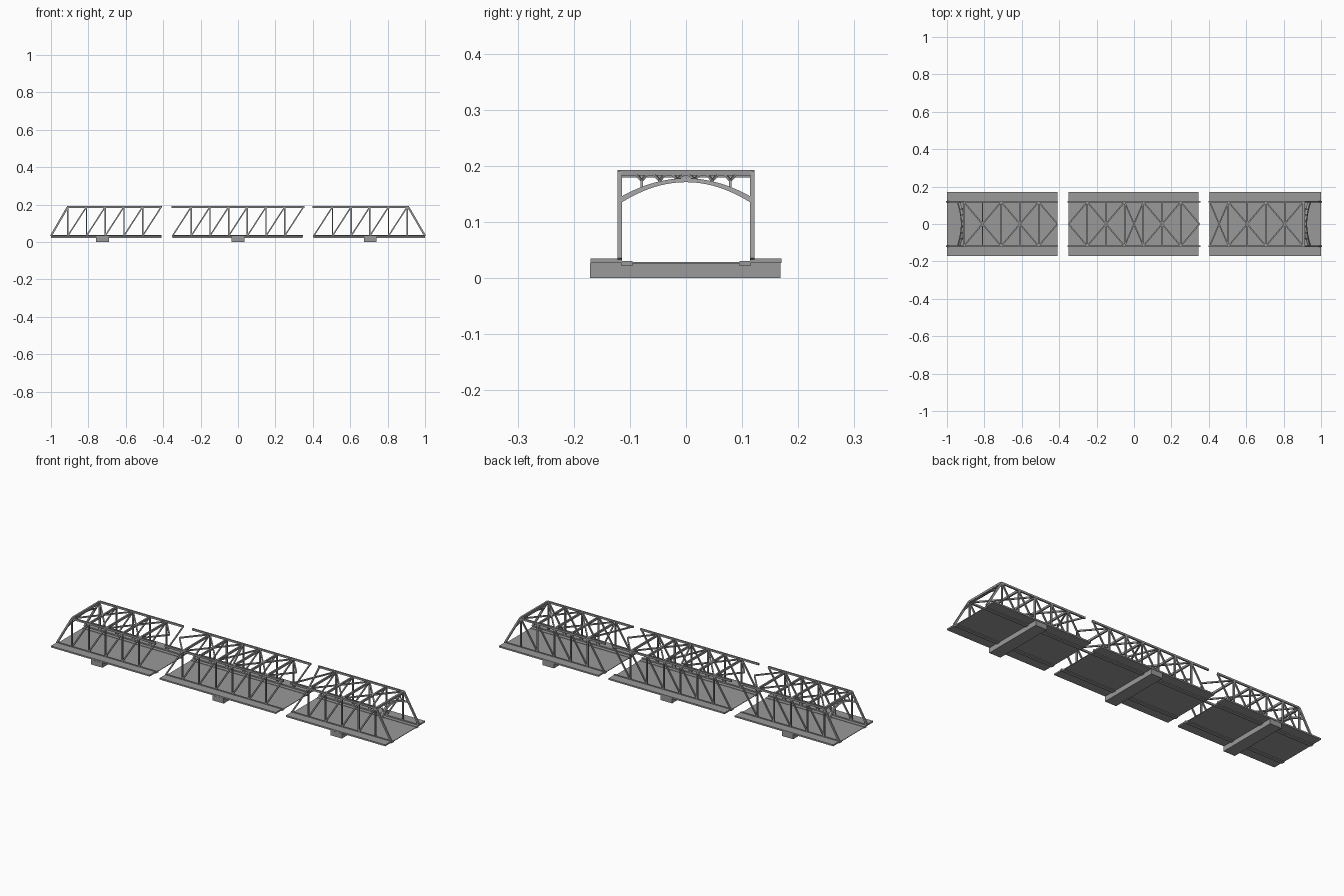
import bpy, bmesh
from mathutils import Vector, Matrix

if "Cube" in bpy.data.objects:
    bpy.data.objects.remove(bpy.data.objects["Cube"])

grey = bpy.data.materials.new("steel grey")
grey.use_nodes = True
colour = (0.32, 0.32, 0.32, 1)
grey.diffuse_color = colour
grey.node_tree.nodes["Principled BSDF"].inputs["Base Color"].default_value = colour

SIDE = 0.118     # half spacing of the two trusses
LOW = 0.033      # bottom chord centre height
TOP = 0.188      # top chord centre height
W = 0.008        # normal member width
END = 0.91       # where the sloping end post meets the top chord


def finish(bm, name):
    bmesh.ops.recalc_face_normals(bm, faces=bm.faces)
    mesh = bpy.data.meshes.new(name)
    bm.to_mesh(mesh)
    bm.free()
    mesh.materials.append(grey)
    obj = bpy.data.objects.new(name, mesh)
    bpy.context.collection.objects.link(obj)


def box(bm, x, y, z):
    """Box from three (min, max) ranges."""
    size = Matrix.Diagonal((x[1] - x[0], y[1] - y[0], z[1] - z[0], 1))
    centre = Vector((sum(x), sum(y), sum(z))) / 2
    bmesh.ops.create_cube(bm, size=1, matrix=Matrix.Translation(centre) @ size)


def bar(bm, a, b, w=W, h=W):
    """Square-cut steel member from point a to point b."""
    a, b = Vector(a), Vector(b)
    d = (b - a).normalized()
    up = Vector((1, 0, 0)) if abs(d.z) > 0.99 else Vector((0, 0, 1))
    side = up.cross(d).normalized()
    rot = Matrix((d, side, d.cross(side))).transposed().to_4x4()
    size = Matrix.Diagonal(((b - a).length, w, h, 1))
    bmesh.ops.create_cube(bm, size=1, matrix=Matrix.Translation((a + b) / 2) @ rot @ size)


def deck(name, x, pier):
    bm = bmesh.new()
    box(bm, x, (-0.115, 0.115), (0.026, 0.029))
    finish(bm, name + "_roadway")
    bm = bmesh.new()
    for s in (-1, 1):
        box(bm, x, sorted((s * 0.114, s * 0.17)), (0.027, 0.035))
    finish(bm, name + "_walkways")
    bm = bmesh.new()
    for s in (-1, 1):
        box(bm, x, sorted((s * 0.095, s * 0.115)), (0.022, 0.031))
    finish(bm, name + "_kerbs")
    bm = bmesh.new()
    box(bm, (pier - 0.034, pier + 0.034), (-0.171, 0.168), (0, 0.027))
    finish(bm, name + "_pier_beam")


def trusses(name, nodes, low, top):
    """Pair of side trusses; nodes at a broken end carry no upright."""
    bm = bmesh.new()
    for y in (-SIDE, SIDE):
        bar(bm, (low[0], y, LOW), (low[1], y, LOW), W, 0.009)
        bar(bm, (top[0], y, TOP), (top[1], y, TOP), W, 0.01)
        for a, b in zip(nodes, nodes[1:]):
            bar(bm, (a, y, LOW), (b, y, TOP), 0.007, 0.007)
        for n in nodes:
            if top[0] + 0.02 < n < top[1] - 0.02 or abs(n) > 0.9:
                bar(bm, (n, y, LOW), (n, y, TOP), W, 0.007)
    finish(bm, name + "_side_trusses")


def top_bracing(name, beams, crosses):
    """Cross beams plus diagonals; each cross runs from corner x to middle x."""
    bm = bmesh.new()
    for x in beams:
        bar(bm, (x, -SIDE, 0.185), (x, SIDE, 0.185), W, 0.011)
    for corner, middle in crosses:
        for s in (-1, 1):
            bar(bm, (corner, s * SIDE, TOP), (middle, 0, TOP), 0.007, 0.007)
    finish(bm, name + "_top_bracing")


def portal(name, s):
    """Sloping end frame with an arched brace at the end on side s."""
    def at(y, z):
        return Vector((s * (1 - (1 - END) * (z - LOW) / (TOP - LOW)), y, z))

    bm = bmesh.new()
    for y in (-SIDE, SIDE):
        bar(bm, at(y, LOW), at(y, TOP), W, 0.01)
    bar(bm, at(-SIDE, TOP), at(SIDE, TOP), 0.01, 0.01)
    finish(bm, name + "_posts")

    # curved brace, swept as a rectangular section
    bm = bmesh.new()
    depth = Vector((0.006, 0, 0))
    steps = 24
    rings = []
    for i in range(steps + 1):
        t = 2 * i / steps - 1
        y = t * 0.116
        under, over = at(y, 0.171 - 0.037 * t * t), at(y, 0.178 - 0.033 * t * t)
        rings.append([bm.verts.new(p) for p in
                      (under - depth, under + depth, over + depth, over - depth)])
    for r, q in zip(rings, rings[1:]):
        for k in range(4):
            m = (k + 1) % 4
            bm.faces.new((r[k], r[m], q[m], q[k]))
    bm.faces.new(rings[0])
    bm.faces.new(rings[-1])
    finish(bm, name + "_arch")

    # forked struts between the arch and the top beam
    bm = bmesh.new()
    for y in (-0.079, -0.047, -0.015, 0.015, 0.047, 0.079):
        z = 0.176 - 0.033 * (y / 0.116) ** 2
        fork = max(z, 0.174)
        bar(bm, at(y, z - 0.002), at(y, fork + 0.002), 0.004, 0.004)
        for k in (-1, 1):
            bar(bm, at(y, fork), at(y + k * 0.01, 0.185), 0.004, 0.004)
    finish(bm, name + "_struts")


def run(start, panels):
    return [start + 0.1 * i for i in range(panels + 1)]


# right-hand span (-x)
n = run(-END, 5)
deck("right_span", (-1, -0.41), -0.725)
trusses("right_span", n, (-1, -0.41), (-END, -0.41))
top_bracing("right_span", n[:-1], [(n[0], n[1]), (n[2], n[1]), (n[2], n[3]),
                                   (n[4], n[3]), (n[4], n[5])])
portal("right_portal", -1)

# middle span, one short cross in the centre panel
n = run(-0.35, 7)
deck("middle_span", (-0.35, 0.345), 0)
trusses("middle_span", n, (-0.352, 0.347), (-0.355, 0.355))
crosses = [(0.05 * s, c) for s in (-1, 1) for c in (0, 0.15 * s)]
crosses += [(0.25 * s, c * s) for s in (-1, 1) for c in (0.15, 0.35)]
top_bracing("middle_span", n[1:-1], crosses)

# left-hand span (+x), short cross beside the gap
n = run(END - 0.505, 5)
deck("left_span", (0.405, 1), 0.707)
trusses("left_span", n, (0.402, 1), (0.398, END))
top_bracing("left_span", n[1:], [(n[0], (n[0] + n[1]) / 2), (n[1], (n[0] + n[1]) / 2),
                                 (n[1], n[2]), (n[3], n[2]), (n[3], n[4]), (n[5], n[4])])
portal("left_portal", 1)
